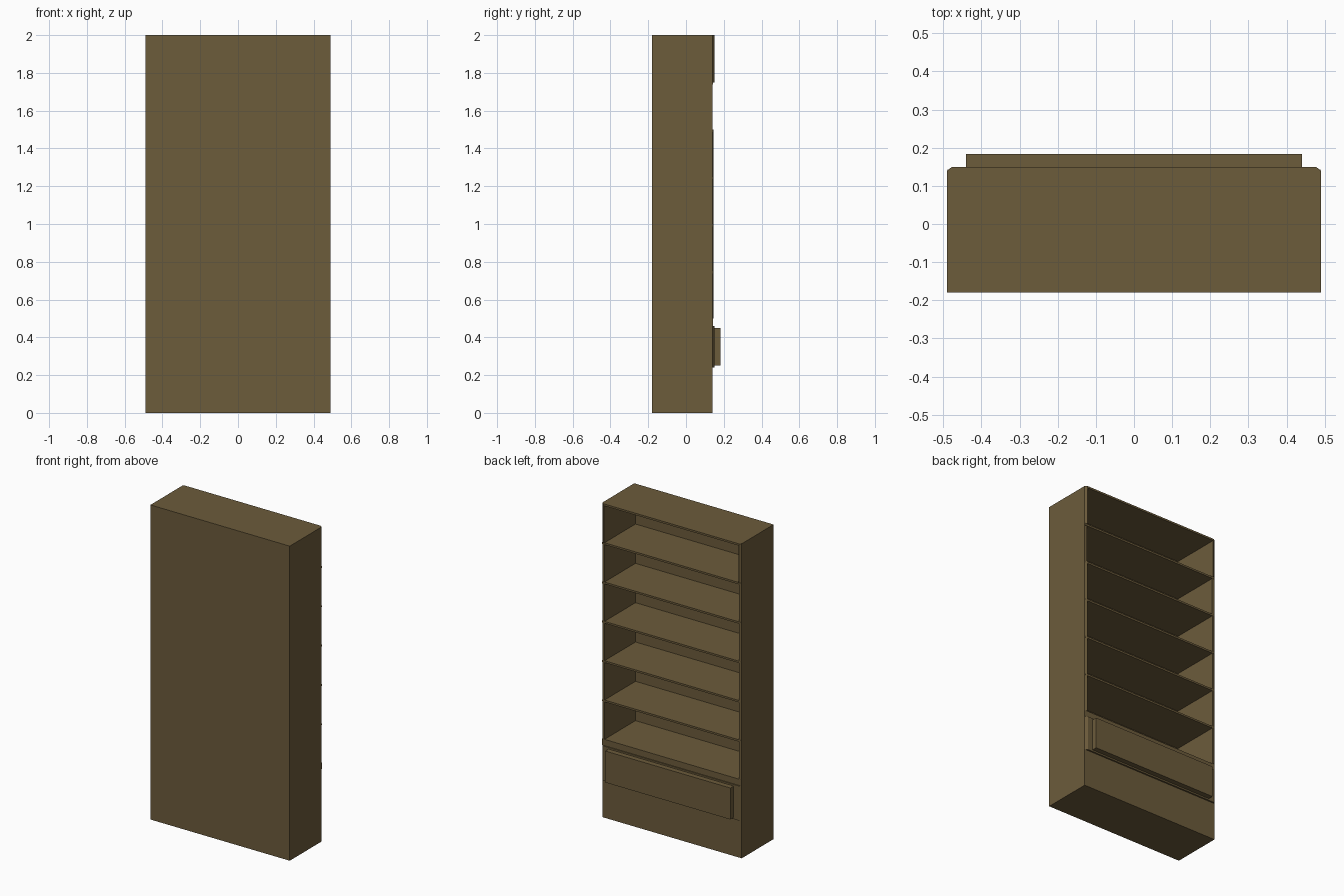
import bpy, bmesh

if "Cube" in bpy.data.objects:
    bpy.data.objects.remove(bpy.data.objects["Cube"])

wood = bpy.data.materials.new("brown wood")
wood.diffuse_color = (0.15, 0.106, 0.044, 1)
wood.use_nodes = True
wood.node_tree.nodes["Principled BSDF"].inputs["Base Color"].default_value = wood.diffuse_color

W, BACK, FRONT = 0.49, -0.18, 0.14   # half width, rear plane, front plane of the carcass
T = 0.017                            # board thickness


def finish(name, bm):
    bmesh.ops.recalc_face_normals(bm, faces=bm.faces)
    me = bpy.data.meshes.new(name)
    bm.to_mesh(me)
    bm.free()
    me.materials.append(wood)
    ob = bpy.data.objects.new(name, me)
    bpy.context.collection.objects.link(ob)
    return ob


def prism(name, pts, z0, z1):
    """Extrude an (x, y) outline from z0 to z1."""
    bm = bmesh.new()
    face = bm.faces.new([bm.verts.new((x, y, z0)) for x, y in pts])
    ext = bmesh.ops.extrude_face_region(bm, geom=[face])
    for v in ext["geom"]:
        if isinstance(v, bmesh.types.BMVert):
            v.co.z = z1
    return finish(name, bm)


def box(name, x0, x1, y0, y1, z0, z1):
    return prism(name, [(x0, y0), (x1, y0), (x1, y1), (x0, y1)], z0, z1)


# carcass: back, top and closed base
box("back_panel", -W, W, BACK, BACK + 0.012, 0, 2)
box("base", -W, W, BACK, FRONT, 0, 0.24)
prism("top_board", [(-W, BACK), (W, BACK), (W, FRONT), (W - 0.015, 0.15),
                    (-W + 0.015, 0.15), (-W, FRONT)], 1.988, 2)

# side boards, with a chamfered front edge strip beside each compartment
strips = [0.145, 0.145, 0.145, 0.145, 0.141, 0.15]
for s, side in ((-1, "left"), (1, "right")):
    box(side + "_side", s * (W - T), s * W, BACK, FRONT, 0, 2)
    for i, y in enumerate(strips):
        z = 0.5 + 0.25 * i
        prism(f"{side}_edge_{i}", [(s * W, FRONT), (s * (W - 0.013), y),
                                   (s * (W - T), y), (s * (W - T), FRONT)], z, z + 0.25)

# shelves; the lowest is a thicker board over the drawer
for i in range(6):
    z = 0.5 + 0.25 * i
    box(f"shelf_{i}", -W + 0.001, W - 0.001, BACK + 0.01, FRONT + 0.003,
        z - (0.04 if i == 0 else 0.012), z)

# chamfered drawer housing and protruding drawer front
prism("drawer_housing", [(-W, BACK), (W, BACK), (W, FRONT), (W - 0.015, 0.15),
                         (-W + 0.015, 0.15), (-W, FRONT)], 0.24, 0.46)
box("drawer_front", -0.44, 0.44, 0.145, 0.183, 0.25, 0.45)
